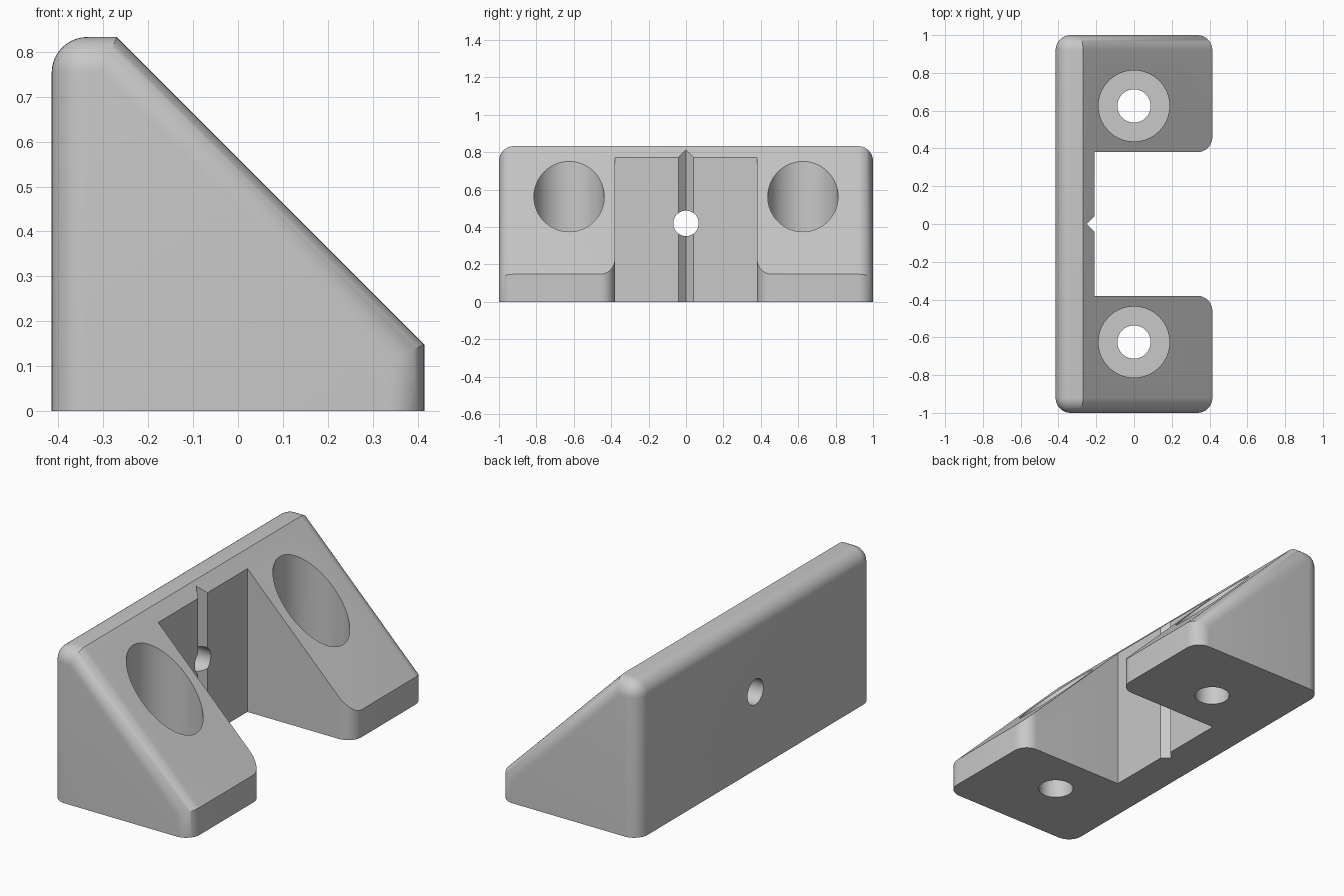
import bpy, bmesh, math
from mathutils import Vector

if "Cube" in bpy.data.objects:
    bpy.data.objects.remove(bpy.data.objects["Cube"], do_unlink=True)

HALF_X, HALF_Y, HEIGHT = 0.415, 1.0, 0.833
TIP_Z, TOP_X = 0.148, -0.27
FILLET = 0.08
ARM_Y, WALL_X = 0.38, -0.21

grey = bpy.data.materials.new("plain grey")
grey.use_nodes = True
colour = (0.58, 0.58, 0.58, 1)
grey.diffuse_color = colour
grey.node_tree.nodes["Principled BSDF"].inputs["Base Color"].default_value = colour


def prism(name, points, direction, fillet_rule=None):
    """Extrude a closed outline, then round the edges the rule picks."""
    bm = bmesh.new()
    face = bm.faces.new([bm.verts.new(p) for p in points])
    out = bmesh.ops.extrude_face_region(bm, geom=[face])
    verts = [g for g in out["geom"] if isinstance(g, bmesh.types.BMVert)]
    bmesh.ops.translate(bm, verts=verts, vec=direction)
    bmesh.ops.recalc_face_normals(bm, faces=bm.faces[:])
    if fillet_rule:
        edges = [e for e in bm.edges if fillet_rule(*(v.co for v in e.verts))]
        bmesh.ops.bevel(bm, geom=edges, offset=FILLET, offset_type='OFFSET',
                        segments=10, profile=0.5, affect='EDGES',
                        clamp_overlap=False)
        bmesh.ops.recalc_face_normals(bm, faces=bm.faces[:])
    mesh = bpy.data.meshes.new(name)
    bm.to_mesh(mesh)
    bm.free()
    mesh.materials.append(grey)
    obj = bpy.data.objects.new(name, mesh)
    bpy.context.collection.objects.link(obj)
    return obj


def cylinder(name, radius, start, direction):
    """Round cutter running from start along direction."""
    axis = Vector(direction)
    side = axis.orthogonal().normalized()
    other = axis.normalized().cross(side)
    steps = [math.tau * i / 64 for i in range(64)]
    ring = [Vector(start) + radius * (side * math.cos(a) + other * math.sin(a))
            for a in steps]
    return prism(name, ring, axis)


def cut(obj, cutter):
    """Subtract the cutter and throw it away."""
    cutter.hide_render = True
    mod = obj.modifiers.new("cut", 'BOOLEAN')
    mod.operation = 'DIFFERENCE'
    mod.solver = 'EXACT'
    mod.object = cutter
    bpy.context.view_layer.objects.active = obj
    bpy.ops.object.modifier_apply(modifier=mod.name)
    bpy.data.objects.remove(cutter, do_unlink=True)


def rounded(a, b):
    """End edges and the long top back edge; base edges stay sharp."""
    if max(a.z, b.z) < 0.01:
        return False
    on_end = abs(a.y - b.y) < 0.01
    top_back = min(a.z, b.z) > HEIGHT - 0.01 and max(a.x, b.x) < -HALF_X + 0.01
    return on_end or top_back


# Wedge body from its side profile
profile = [(-HALF_X, 0), (HALF_X, 0), (HALF_X, TIP_Z), (TOP_X, HEIGHT), (-HALF_X, HEIGHT)]
body = prism("corner_bracket", [(x, -HALF_Y, z) for x, z in profile],
             (0, 2 * HALF_Y, 0), rounded)

# Pocket between the arms, with rounded arm tips and a V groove in the wall
half = [(-0.25, 0), (WALL_X, 0.04), (WALL_X, ARM_Y)]
for i in range(11):
    a = math.radians(9 * i)
    half.append((HALF_X - FILLET + FILLET * math.sin(a),
                 ARM_Y + FILLET * (1 - math.cos(a))))
half.append((0.6, ARM_Y + FILLET))
outline = half + [(x, -y) for x, y in reversed(half[1:])]
cut(body, prism("pocket_cutter", [(x, y, -0.1) for x, y in outline], (0, 0, 1.2)))

# Screw holes with wide counterbores in both arms
for y in (-0.625, 0.625):
    cut(body, cylinder("counterbore_cutter", 0.188, (0, y, TIP_Z), (0, 0, 1)))
    cut(body, cylinder("screw_cutter", 0.088, (0, y, -0.1), (0, 0, 0.5)))

# Cross hole through the back wall
cut(body, cylinder("wall_hole_cutter", 0.068, (-0.6, 0, 0.42), (0.6, 0, 0)))

# Smooth fillets and bores, crisp flat edges
bpy.ops.object.select_all(action='DESELECT')
body.select_set(True)
bpy.context.view_layer.objects.active = body
bpy.ops.object.shade_smooth_by_angle(angle=math.radians(30))
